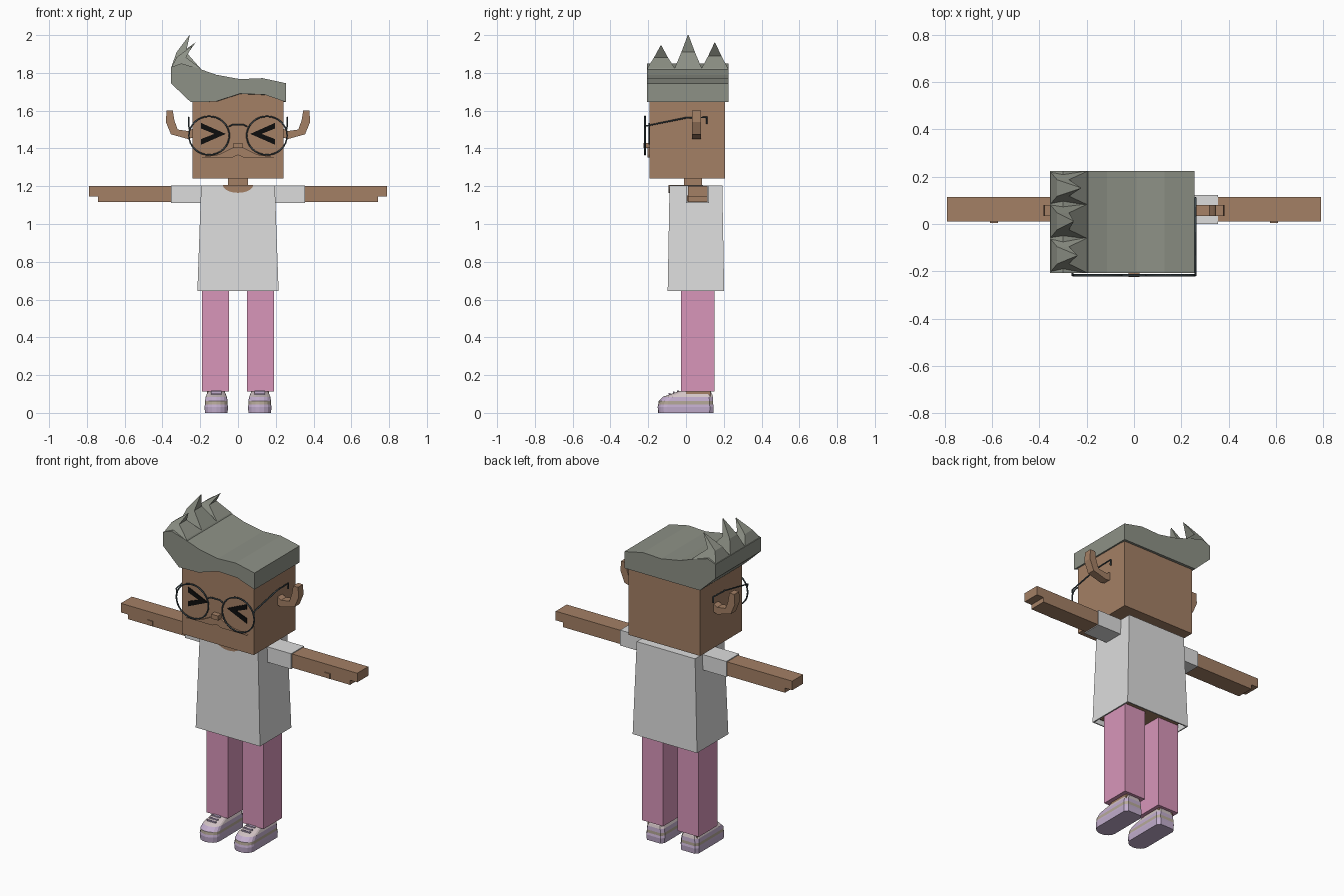
import bpy, bmesh, math

cube = bpy.data.objects.get("Cube")
if cube:
    bpy.data.objects.remove(cube, do_unlink=True)


def material(name, r, g, b):
    m = bpy.data.materials.new(name)
    m.use_nodes = True
    m.diffuse_color = (r, g, b, 1)
    bsdf = next(n for n in m.node_tree.nodes if n.type == 'BSDF_PRINCIPLED')
    bsdf.inputs["Base Color"].default_value = (r, g, b, 1)
    return m


SKIN = material("skin brown", .37, .215, .13)
HAIR = material("hair grey green", .27, .285, .24)
SHIRT = material("shirt white", .72, .72, .72)
PINK = material("trouser pink", .69, .305, .49)
WIRE = material("wire slate", .05, .07, .08)
BLACK = material("eye black", .004, .004, .004)
LILAC = material("shoe lilac", .54, .42, .61)
BEIGE = material("shoe beige", .47, .40, .32)
PALE = material("shoe pale pink", .66, .56, .57)
SIDES = (("left", 1), ("right", -1))


def finish(name, bm, *mats):
    """Turn a bmesh into a named object with outward normals."""
    bmesh.ops.recalc_face_normals(bm, faces=bm.faces[:])
    mesh = bpy.data.meshes.new(name)
    bm.to_mesh(mesh)
    bm.free()
    for m in mats:
        mesh.materials.append(m)
    ob = bpy.data.objects.new(name, mesh)
    bpy.context.collection.objects.link(ob)
    return ob


def loft(bm, loops, cap_start=True, cap_end=True):
    """Bridge rings of equal length; returns the faces of each band."""
    rings = [[bm.verts.new(p) for p in loop] for loop in loops]
    bands = []
    for a, b in zip(rings, rings[1:]):
        n = len(a)
        bands.append([bm.faces.new((a[i], a[(i + 1) % n], b[(i + 1) % n], b[i]))
                      for i in range(n)])
    if cap_start:
        bm.faces.new(rings[0])
    if cap_end:
        bm.faces.new(rings[-1])
    return bands


def rect(x0, x1, y0, y1, z):
    return [(x0, y0, z), (x1, y0, z), (x1, y1, z), (x0, y1, z)]


def box(name, x, y, z, mat):
    bm = bmesh.new()
    loft(bm, [rect(*x, *y, z[0]), rect(*x, *y, z[1])])
    return finish(name, bm, mat)


def prism(name, pts, y0, y1, mat, side=1):
    """Extrude an x-z outline along y."""
    bm = bmesh.new()
    loft(bm, [[(side * x, y, z) for x, z in pts] for y in (y0, y1)])
    return finish(name, bm, mat)


def wire(name, pts, closed=False):
    """Thin round wire through the points."""
    cu = bpy.data.curves.new(name, 'CURVE')
    cu.dimensions = '3D'
    cu.bevel_depth = .0045
    cu.bevel_resolution = 1
    cu.use_fill_caps = True
    sp = cu.splines.new('POLY')
    sp.points.add(len(pts) - 1)
    for p, co in zip(sp.points, pts):
        p.co = (*co, 1)
    sp.use_cyclic_u = closed
    cu.materials.append(WIRE)
    ob = bpy.data.objects.new(name, cu)
    bpy.context.collection.objects.link(ob)


def mirrored(x0, x1, s):
    return tuple(sorted((s * x0, s * x1)))


# Head, neck and torso
box("head", (-.24, .24), (-.192, .207), (1.24, 1.72), SKIN)
box("neck", (-.052, .052), (-.01, .085), (1.18, 1.25), SKIN)
box("torso", (-.18, .18), (-.075, .18), (.665, 1.19), SKIN)

# Shirt, open at the hem
bm = bmesh.new()
loft(bm, [rect(-.215, .215, -.097, .202, .645), rect(-.195, .195, -.087, .192, 1.205)],
     cap_start=False)
shirt = finish("shirt", bm, SHIRT)
solid = shirt.modifiers.new("thickness", 'SOLIDIFY')
solid.thickness = .01
solid.offset = -1

# Scooped neckline, front and top
scoop = [(.08 * math.cos(a), 1.207 - .042 * math.sin(a))
         for a in (math.pi * i / 12 for i in range(13))]
prism("neckline", scoop, -.092, -.08, SKIN)
box("collar_opening", (-.08, .08), (-.092, .09), (1.2, 1.207), SKIN)

# Sleeves, arms, legs and ears
arm = [(.34, 1.117), (.742, 1.117), (.742, 1.145), (.79, 1.145), (.79, 1.2), (.34, 1.2)]
ear = [(.23, 1.46), (.265, 1.45), (.355, 1.475), (.382, 1.54), (.378, 1.6),
       (.345, 1.6), (.337, 1.55), (.32, 1.5), (.265, 1.492), (.23, 1.51)]
for label, s in SIDES:
    box(label + "_sleeve", mirrored(.18, .355, s), (0, .122), (1.112, 1.205), SHIRT)
    prism(label + "_arm", arm, .01, .115, SKIN, s)
    box(label + "_thumb", mirrored(.575, .61, s), (.004, .02), (1.12, 1.15), SKIN)
    box(label + "_leg", mirrored(.048, .19, s), (-.027, .15), (.112, .68), PINK)
    box(label + "_ankle", mirrored(.07, .165, s), (0, .13), (.08, .118), SKIN)
    prism(label + "_ear", ear, .033, .08, SKIN, s)

# Shoes: stacked outlines with a rounded toe, coloured by band


def shoe_outline(s, z, half, toe, heel):
    arc = [(math.cos(a), math.sin(a)) for a in (math.pi * i / 8 for i in range(9))]
    pts = [(half * c, toe + .05 * (1 - k)) for c, k in arc]
    pts += [(-half, heel - .02), (-half * .75, heel), (half * .75, heel), (half, heel - .02)]
    return [(s * .115 + x, y, z) for x, y in pts]


layers = [(0, .06, -.148, .145), (.032, .062, -.15, .147), (.045, .06, -.147, .144),
          (.062, .06, -.145, .144), (.085, .056, -.122, .142), (.1, .05, -.08, .138),
          (.116, .042, -.035, .13)]
band_colours = (0, 0, 1, 0, 2, 2)
for label, s in SIDES:
    bm = bmesh.new()
    bands = loft(bm, [shoe_outline(s, *layer) for layer in layers])
    for band, colour in zip(bands, band_colours):
        for f in band:
            f.material_index = colour
    finish(label + "_shoe", bm, LILAC, BEIGE, PALE)
    for i in range(3):
        y, z = -.092 + .022 * i, .098 + .007 * i
        box(f"{label}_lace_{i + 1}", (s * .115 - .028, s * .115 + .028),
            (y, y + .01), (z, z + .007), LILAC)

# Hair: long swept slab, arched above the brow and straight at the back
top = [(.255, 1.745), (.13, 1.772), (.01, 1.767), (-.115, 1.79), (-.215, 1.825),
       (-.3, 1.85), (-.355, 1.83), (-.355, 1.745)]
bottom = [(-.25, 1.645), (-.12, 1.648), (.01, 1.69), (.14, 1.685), (.255, 1.645)]
front = [(x, -.207, z) for x, z in top + bottom]
back = [(x, .224, z) for x, z in top] + [(x, .224, 1.645) for x, z in bottom]
bm = bmesh.new()
loft(bm, [front, back])
finish("hair", bm, HAIR)

# Curled hair spikes along the right side
spikes = (("front", -.205, -.06, -.24, 1.945), ("middle", -.06, .083, -.255, 2.0),
          ("back", .083, .222, -.225, 1.96))
for label, y0, y1, tip_x, tip_z in spikes:
    c, h = (y0 + y1) / 2, (y1 - y0) / 2
    mid_z = 1.82 + (tip_z - 1.82) * .5
    bm = bmesh.new()
    loft(bm, [rect(-.355, -.17, y0, y1, 1.78),
              rect(-.355, -.2, y0, y1, 1.825),
              rect(-.325, -.275, c - h * .5, c + h * .5, mid_z),
              rect(tip_x - .002, tip_x, c - .002, c + .002, tip_z)])
    finish(label + "_hair_spike", bm, HAIR)

# Squeezed-shut eyes: thin chevron plates
chevron = [(.065, 1.477), (.195, 1.535), (.195, 1.505), (.125, 1.477),
           (.195, 1.45), (.195, 1.42)]
for label, s in SIDES:
    prism(label + "_eye", chevron, -.198, -.19, BLACK, s)

# Nose and moustache-shaped lip
box("nose", (-.023, .023), (-.225, -.19), (1.403, 1.43), SKIN)
lip = [(-.2, 1.352), (-.03, 1.352), (0, 1.365), (.03, 1.352), (.2, 1.352),
       (.1, 1.368), (.015, 1.41), (-.015, 1.41), (-.1, 1.368)]
prism("upper_lip", lip, -.204, -.19, SKIN)

# Glasses
for label, s in SIDES:
    ring = [(s * .153 + .107 * math.cos(a), -.217, 1.468 + .102 * math.sin(a))
            for a in (math.tau * i / 32 for i in range(32))]
    wire(label + "_lens_rim", ring, True)
    wire(label + "_temple", [(s * .257, -.217, 1.5), (s * .26, -.217, 1.518),
                             (s * .26, 0, 1.562), (s * .26, .11, 1.565),
                             (s * .26, .11, 1.53)])
wire("glasses_bridge", [(-.05, -.217, 1.515), (-.03, -.217, 1.525),
                        (.03, -.217, 1.525), (.05, -.217, 1.515)])
